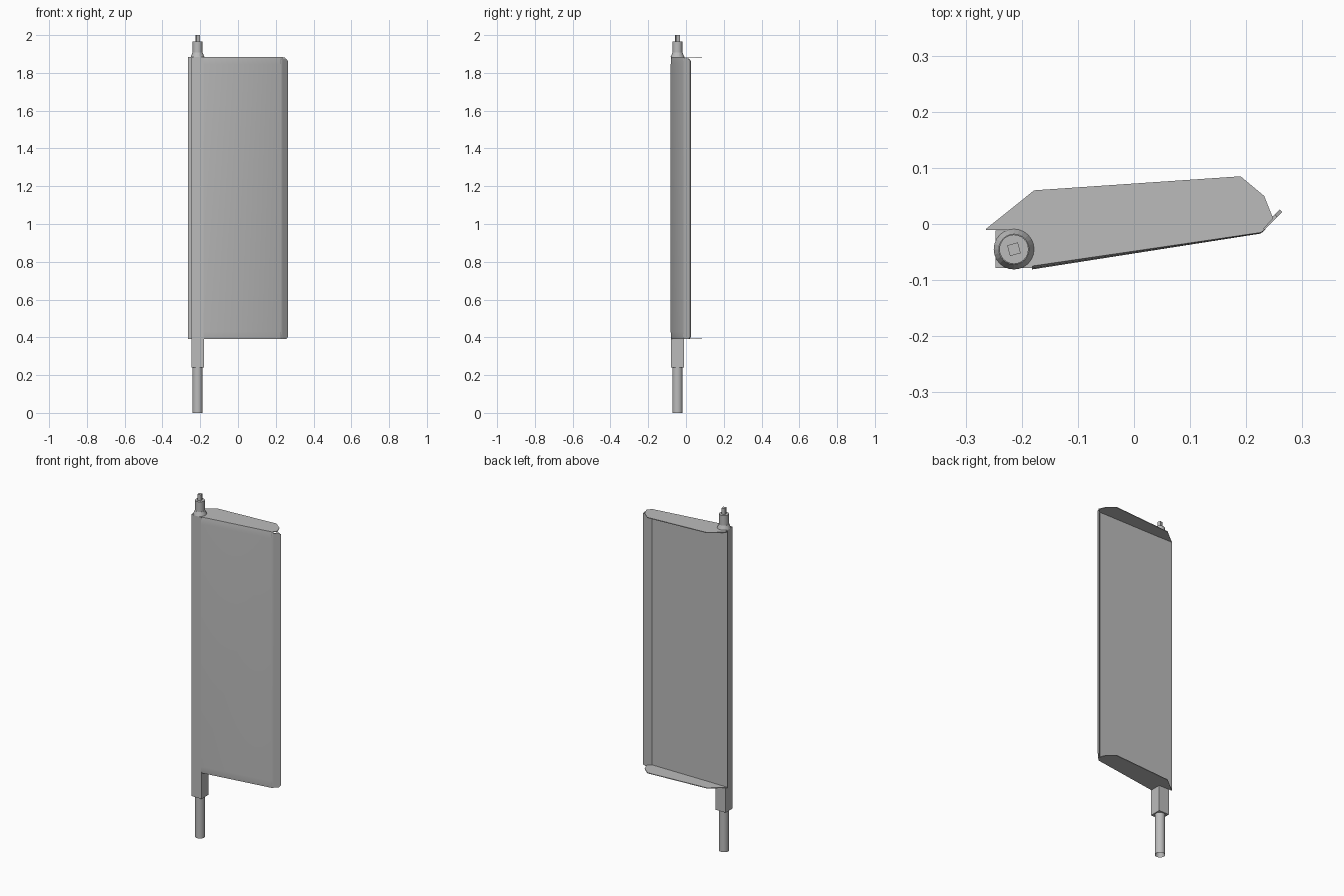
import bpy, bmesh, math

cube = bpy.data.objects.get("Cube")
if cube:
    bpy.data.objects.remove(cube, do_unlink=True)

GREY = (0.5, 0.5, 0.5, 1)
metal = bpy.data.materials.new("plain_grey")
metal.use_nodes = True
metal.diffuse_color = GREY
metal.node_tree.nodes["Principled BSDF"].inputs["Base Color"].default_value = GREY

LOW, HIGH = 0.39, 1.885      # span of the panel
POST = (-0.214, -0.045)      # axis of the post


def finish(name, bm):
    bmesh.ops.recalc_face_normals(bm, faces=bm.faces)
    mesh = bpy.data.meshes.new(name)
    bm.to_mesh(mesh)
    bm.free()
    mesh.materials.append(metal)
    ob = bpy.data.objects.new(name, mesh)
    bpy.context.collection.objects.link(ob)
    return ob


def loft(name, outlines):
    """Skin a stack of (outline, height) sections and cap both ends."""
    bm = bmesh.new()
    rings = [[bm.verts.new((x, y, z)) for x, y in pts] for pts, z in outlines]
    n = len(rings[0])
    for a, b in zip(rings, rings[1:]):
        for i in range(n):
            j = (i + 1) % n
            bm.faces.new((a[i], a[j], b[j], b[i]))
    bm.faces.new(rings[0])
    bm.faces.new(rings[-1])
    return finish(name, bm)


def polygon(radius, sides, turn=0):
    return [(POST[0] + radius * math.cos(math.tau * i / sides + turn),
             POST[1] + radius * math.sin(math.tau * i / sides + turn)) for i in range(sides)]


def smooth(ob):
    bpy.ops.object.select_all(action='DESELECT')
    ob.select_set(True)
    bpy.context.view_layer.objects.active = ob
    bpy.ops.object.shade_smooth_by_angle(angle=math.radians(35))


# Wedge panel: flat back, slanted front rolled slightly in at top and bottom
def wedge(inset):
    return [(-0.182, -0.081 + inset), (0.226, -0.017 + inset * 0.3),
            (0.235, -0.009), (-0.182, -0.009)]


panel = loft("panel", [(wedge(0.006), LOW), (wedge(0.002), LOW + 0.015), (wedge(0), LOW + 0.04),
                       (wedge(0), HIGH - 0.04), (wedge(0.002), HIGH - 0.015), (wedge(0.006), HIGH)])
smooth(panel)

# Thin lip along the back of the post
lip = [(-0.264, -0.011), (-0.18, -0.011), (-0.18, -0.008), (-0.264, -0.008)]
loft("back_lip", [(lip, LOW), (lip, HIGH)])

# Turned trailing strip
strip = [(0.226, -0.017), (0.264, 0.021), (0.260, 0.026), (0.223, -0.011)]
short = [strip[0], (0.255, 0.012), (0.251, 0.017), strip[3]]
loft("trailing_strip", [(short, LOW), (strip, LOW + 0.012),
                        (strip, HIGH - 0.022), (short, HIGH - 0.01)])

# End plates reaching out behind the panel
plate = [(-0.264, -0.009), (-0.178, 0.06), (0.19, 0.085), (0.232, 0.05),
         (0.248, 0.01), (0.226, -0.014), (-0.18, -0.012)]
for name, z in (("bottom_plate", LOW), ("top_plate", HIGH - 0.004)):
    loft(name, [(plate, z), (plate, z + 0.004)])

# Square post
square = polygon(0.047, 4, math.pi / 4)
loft("post", [(square, 0.24), (square, HIGH)])

# Tapered collar, round neck and square pin
loft("collar", [(polygon(0.036, 24), HIGH), (polygon(0.027, 24), HIGH + 0.022)])
smooth(loft("neck", [(polygon(0.026, 24), HIGH), (polygon(0.026, 24), 1.965)]))
pin = polygon(0.014, 4, math.radians(60))
loft("pin", [(pin, 1.96), (pin, 2.0)])

# Round foot with a square socket in its end
foot = polygon(0.027, 24)
rod = loft("foot_rod", [(foot, 0), (foot, 0.245)])
bm = bmesh.new()
bm.from_mesh(rod.data)
base = min(bm.faces, key=lambda f: f.calc_center_median().z)
bmesh.ops.inset_region(bm, faces=[base], thickness=0.012)
bmesh.ops.translate(bm, verts=base.verts, vec=(0, 0, 0.03))
bm.to_mesh(rod.data)
bm.free()
smooth(rod)
